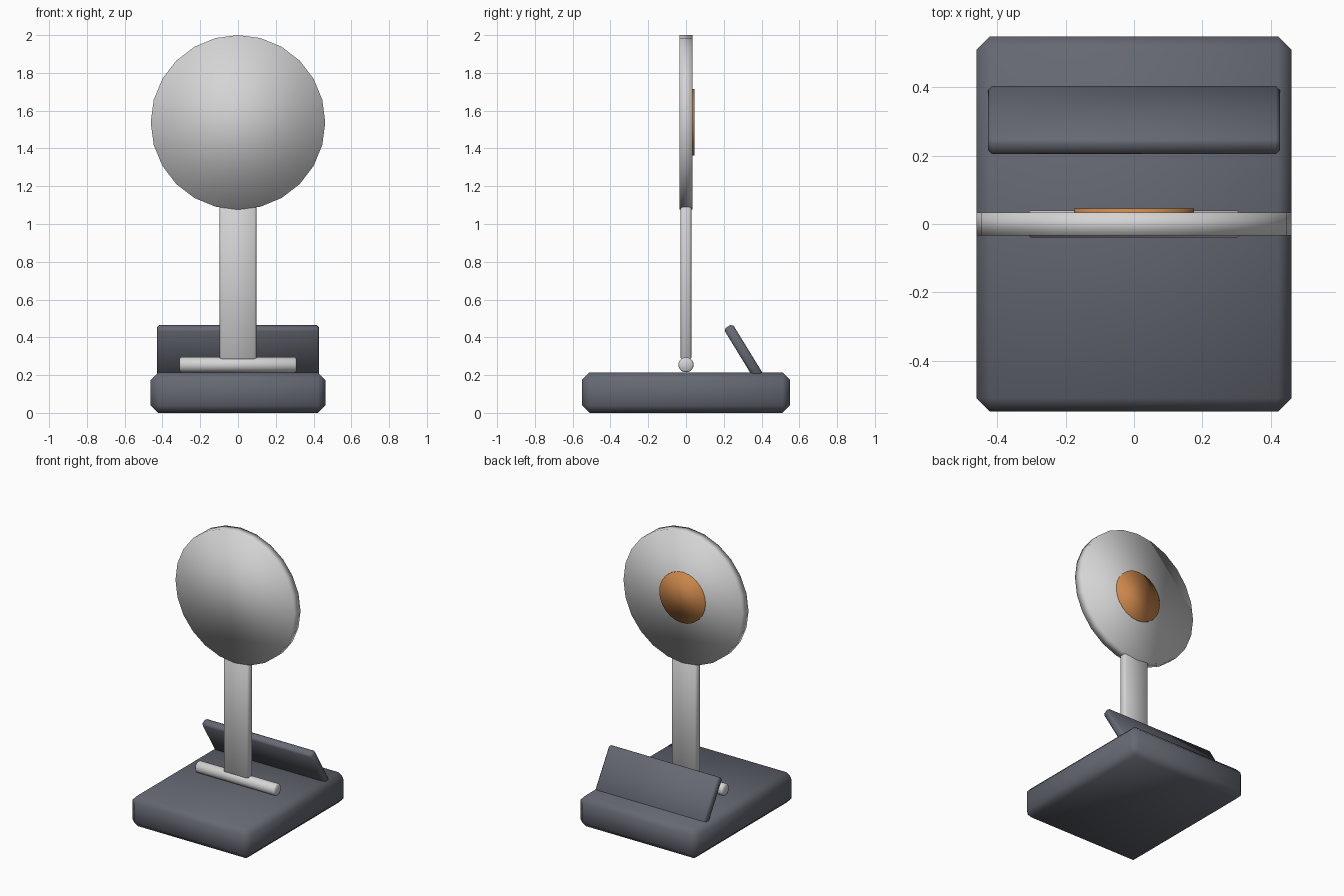
import bpy
from math import radians

cube = bpy.data.objects.get("Cube")
if cube:
    bpy.data.objects.remove(cube, do_unlink=True)


def make_material(name, colour):
    mat = bpy.data.materials.new(name)
    mat.use_nodes = True
    mat.diffuse_color = (*colour, 1)
    mat.node_tree.nodes["Principled BSDF"].inputs["Base Color"].default_value = (*colour, 1)
    return mat


slate = make_material("slate grey", (0.13, 0.14, 0.17))
silver = make_material("silver", (0.66, 0.66, 0.66))
copper = make_material("copper", (0.60, 0.24, 0.07))


def finish(name, mat, bevel):
    """Name, colour, chamfer and smooth the active object."""
    ob = bpy.context.object
    ob.name = name
    ob.data.materials.append(mat)
    if bevel:
        mod = ob.modifiers.new("Chamfer", "BEVEL")
        mod.width = bevel
        mod.segments = 1
        mod.limit_method = "ANGLE"
        mod.angle_limit = radians(40)
    bpy.ops.object.shade_smooth()
    return ob


def box(name, size, location, mat, bevel, tilt=0):
    bpy.ops.mesh.primitive_cube_add(size=1, location=location, rotation=(tilt, 0, 0))
    bpy.context.object.scale = size
    bpy.ops.object.transform_apply(location=False, rotation=False, scale=True)
    return finish(name, mat, bevel)


def cylinder(name, radius, depth, location, rotation, mat, sides=24, bevel=0):
    bpy.ops.mesh.primitive_cylinder_add(vertices=sides, radius=radius, depth=depth,
                                        location=location, rotation=rotation)
    return finish(name, mat, bevel)


across = (0, radians(90), 0)
facing = (radians(90), 0, 0)

# Weighted base and the hinge bar lying on it
box("base", (0.924, 1.1, 0.215), (0, 0, 0.1075), slate, 0.04)
cylinder("hinge_bar", 0.04, 0.62, (0, 0, 0.255), across, silver, bevel=0.008)

# Upright post, ending inside the round plate
box("post", (0.194, 0.056, 0.92), (0, 0, 0.74), silver, 0.01)

# Round plate with a copper pad on its back
cylinder("round_plate", 0.462, 0.068, (0, 0, 1.538), facing, silver)
cylinder("copper_pad", 0.176, 0.03, (0, 0.031, 1.538), facing, copper)

# Leaning rest at the back, its foot sunk into the base
box("back_rest", (0.856, 0.055, 0.32), (0, 0.306, 0.321), slate, 0.012, radians(31.5))
